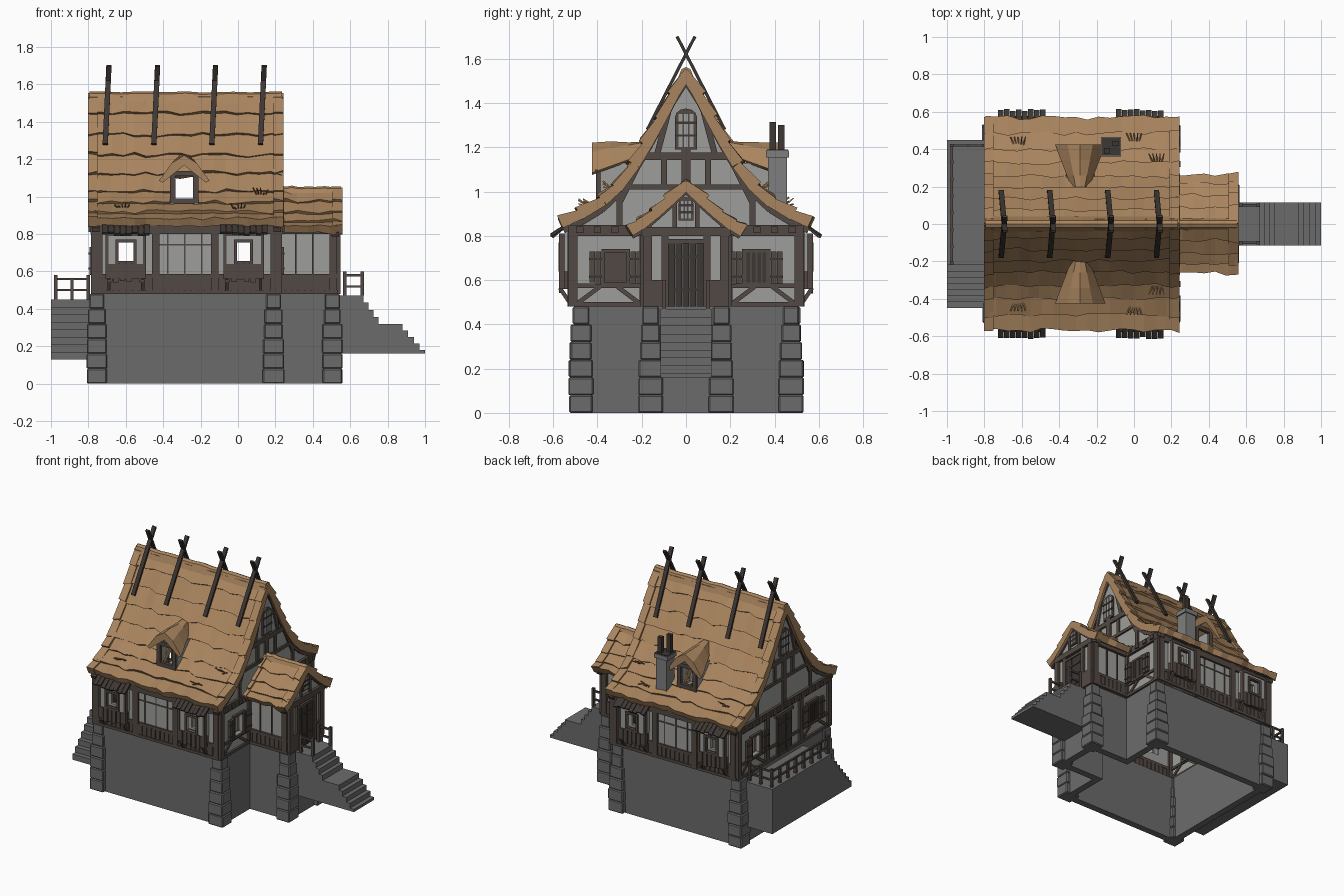
import bpy, bmesh, math, random
from mathutils import Vector, Matrix

if "Cube" in bpy.data.objects:
    bpy.data.objects.remove(bpy.data.objects["Cube"])
random.seed(4)
R = random.uniform
parts = {}
COL = {"thatch": (.395, .232, .112), "plaster": (.34, .345, .325), "timber": (.085, .066, .056),
       "dark_wood": (.046, .038, .033), "stone": (.148, .148, .148), "chimney_stone": (.21, .21, .21)}
S = (-1, 1)
def part(name):
    return parts.setdefault(name, bmesh.new())
def box(name, x0, x1, y0, y1, z0, z1):
    m = Matrix.Translation(((x0+x1)/2, (y0+y1)/2, (z0+z1)/2)) @ Matrix.Diagonal((abs(x1-x0), abs(y1-y0), abs(z1-z0), 1))
    bmesh.ops.create_cube(part(name), size=1, matrix=m)
def beam(name, a, b, w, d, side=(1, 0, 0)):  # w is the size along side, d across it
    a, b, side = Vector(a), Vector(b), Vector(side)
    k = (b-a).normalized()
    j = k.cross(side).normalized()
    m = Matrix((j.cross(k)*w, j*d, b-a)).transposed().to_4x4()
    bmesh.ops.create_cube(part(name), size=1, matrix=Matrix.Translation((a+b)/2) @ m)
def loft(name, rings):
    bm = part(name)
    vs = [[bm.verts.new(p) for p in r] for r in rings]
    n = len(vs[0])
    for r, q in zip(vs, vs[1:]):
        for i in range(n):
            bm.faces.new((r[i], r[(i+1) % n], q[(i+1) % n], q[i]))
    bm.faces.new(vs[0][::-1])
    bm.faces.new(vs[-1])
# slab and bar lie in a wall plane: ax is the wall normal, c its position, u runs along it
def slab(name, ax, c, t, u0, u1, v0, v1):
    box(name, *((c-t, c+t, u0, u1) if ax == 'x' else (u0, u1, c-t, c+t)), v0, v1)
def bar(name, x, p, q, w=.026, t=.03):
    beam(name, (x, *p), (x, *q), t, w)
def wall(name, ax, c, t, u0, u1, v0, v1, holes=()):
    for a, b, lo, hi in holes:
        slab(name, ax, c, t, u0, a, v0, v1)
        slab(name, ax, c, t, a, b, v0, lo)
        slab(name, ax, c, t, a, b, hi, v1)
        u0 = b
    slab(name, ax, c, t, u0, u1, v0, v1)
def frame(name, ax, c, t, a, b, lo, hi, w=.016):
    wall(name, ax, c, t, a-w, b+w, lo-w, hi+w, [(a, b, lo, hi)])
# Hollow stone base, open below
for s in S:
    box("stone_base", -.775, .22, s*.45, s*.5, 0, .48)
    box("stone_base", .22, .53, s*.13, s*.18, 0, .48)
    box("stone_base", .17, .22, s*.13, s*.45, 0, .48)
box("stone_base", -.775, -.725, -.45, .45, 0, .48)
box("stone_base", .48, .53, -.13, .13, 0, .48)
# Stacked corner buttresses
for cx, cy in ((-.755, .475), (.19, .475), (.505, .16)):
    for s in S:
        for i in range(6):
            h = .055-max(0, i-2)*.0055
            hx, hy = h+R(-.003, .004), h+R(-.003, .004)
            box("buttress_stones", cx-hx, cx+hx, s*cy-hy, s*cy+hy, i*.08, i*.08+.08)
# Front and back walls with timber frame
wins = [(-.64, -.56, .655, .755), (-.005, .065, .655, .755)]
for s in S:
    y = s*.51
    wall("long_walls", 'y', y, .01, -.765, .215, .48, .86, wins)
    wall("porch_side_walls", 'y', s*.175, .01, .2, .525, .48, .86)
    for Y, x0, x1, posts in ((y, -.77, .22, (-.745, -.44, -.125, .195)), (s*.18, .22, .535, (.51,))):
        for v0, v1, t in ((.48, .5, .025), (.565, .585, .02), (.5, .565, .013), (.8, .845, .025)):
            slab("timber_rails", 'y', Y, t, x0, x1, v0, v1)
        for p in posts:
            slab("timber_posts", 'y', Y, .026, p-.02, p+.02, .48, .85)
        for i in range(int((x1-x0)/.035)):
            slab("wainscot_planks", 'y', Y, .017+R(0, .004), x0+i*.035, x0+i*.035+.029, .49, .57)
    slab("wall_battens", 'y', y, .014, -.42, -.14, .738, .746)
    for x, Y in ((-.375, y), (-.285, y), (-.195, y), (.31, s*.18), (.4, s*.18)):
        slab("wall_battens", 'y', Y, .014, x-.004, x+.004, .58, .8)
    # Projecting window bays with slatted awnings
    for a, b, lo, hi in wins:
        m = (a+b)/2
        wall("bay_panels", 'y', s*.56, .008, m-.1, m+.1, .64, .81, [(a, b, lo, hi)])
        frame("bay_frames", 'y', s*.565, .012, a, b, lo, hi)
        slab("bay_frames", 'y', s*.56, .014, m-.105, m+.105, .79, .81)
        box("bay_planks", m-.1, m+.1, s*.51, s*.565, .56, .64)
        for k in S:
            box("bay_side_panels", m+k*.093, m+k*.103, s*.51, s*.56, .64, .81)
            slab("bay_frames", 'y', s*.56, .014, m+k*.1-.008, m+k*.1+.008, .56, .8)
            beam("bay_brackets", (m+k*.09, s*.52, .49), (m+k*.09, s*.57, .565), .018, .018)
        for i in range(6):
            slab("bay_planks", 'y', s*.567, .006, m-.1+i*.034, m-.072+i*.034, .56+R(-.02, 0), .64)
        for i in range(8):
            x = m-.112+i*.032
            beam("awning_slats", (x, s*.51, .87), (x, s*R(.6, .612), .8+R(-.006, .006)), .029, .012)
# Layered thatch over (y, z) profiles
MAIN = [(0, 1.55), (.06, 1.455), (.12, 1.34), (.18, 1.23), (.24, 1.13), (.31, 1.035), (.38, .97), (.47, .915), (.553, .877)]
PORCH = [(0, 1.045), (.07, .98), (.14, .917), (.2, .868), (.245, .84)]
def course(name, p, q, a, b, s, grow, th):
    d = (Vector(q)-Vector(p)).normalized()
    n = Vector((-d.y, d.x))
    rings, k = [], max(1, round((b-a)/.06))
    for i in range(k+1):
        low = Vector(q)+d*R(0, .026)
        pts = [Vector(p)+n*(grow-.004), low+n*(grow+R(.006, .02)), low-n*th, Vector(p)-n*th]
        rings.append([(a+(b-a)*i/k, s*u.x, u.y) for u in pts])
    loft(name, rings)
def thatch(name, prof, x0, x1, gap):
    for s in S:
        for p, q in zip(prof, prof[1:]):
            for a, b in ([(x0, gap[0]), (gap[1], x1)] if gap and .23 < p[0] < .32 else [(x0, x1)]):
                course(name, p, q, a, b, s, 0, .032)
            for a, b in ((x0-.008, x0+.045), (x1-.045, x1+.008)):
                course(name, p, q, a, b, s, .01, .036)
    z, roll = prof[0][1], ((-.04, -.05), (-.02, 0), (0, .01), (.02, 0), (.04, -.05), (0, -.04))
    xs = [x0+(x1-x0)*i/12 for i in range(13)]
    loft(name + "_ridge", [[(x, u, z+v+k) for u, v in roll] for x in xs for k in [R(-.004, .004)]])
thatch("main_thatch", MAIN, -.795, .235, (-.335, -.24))
thatch("porch_thatch", PORCH, .2, .55, None)
# Gable ends: plaster, timbers, windows
def gable(name, prof, x, drop, ymax, zb):
    top = [(y, z-drop) for y, z in prof if y < ymax]
    pts = [(-ymax, zb)] + [(-y, z) for y, z in top[:0:-1]] + top + [(ymax, zb)]
    loft(name, [[(X, y, z) for y, z in pts] for X in (x-.01, x+.01)])
    for (y, z), (v, w) in zip(prof, prof[1:]):
        for s in S:
            bar("gable_rafters", x, (s*y, z-drop+.008), (s*v, w-drop+.008), .026, .04)
def arched_window(x, z0, z1, w):
    zs = z1-w*.8
    arc = [(w*math.cos(a*math.pi/6), zs+(z1-zs)*math.sin(a*math.pi/6)) for a in range(7)]
    loft("gable_window_frames", [[(X, y, z) for y, z in [(-w, z0)]+arc[::-1]+[(w, z0)]] for X in (x-.022, x+.022)])
    for i in (-1, 0, 1):
        slab("gable_window_panes", 'x', x, .025, i*w*.5-w*.17, i*w*.5+w*.17, z0+w*.25, zs+w*.3)
    for k in (.4, .8):
        slab("gable_window_bars", 'x', x, .028, -w, w, z0+(zs-z0)*k, z0+(zs-z0)*k+.01)
for x, f in ((.21, 1), (-.76, -1)):
    holes = [(-.365, -.27, .59, .725), (.27, .365, .59, .725)]
    wall("end_walls", 'x', x, .01, -.51, .51, .48, .83, holes)
    gable("gable_panels", MAIN, x, .062, .51, .81)
    for v0, v1, t in ((.48, .5, .024), (.565, .585, .02), (.8, .85, .028)):
        slab("end_rails", 'x', x, t, -.53, .53, v0, v1)
    arched_window(x, 1.19, 1.375, .05)
    for p, q, w in (((-.2, 1.16), (.2, 1.16), .035), ((-.29, 1.02), (.29, 1.02), .022), ((0, .85), (0, 1.19), .04)):
        bar("gable_timbers", x, p, q, w, .045)
    for i in range(-6, 7):
        slab("joist_ends", 'x', x+f*.02, .018, i*.08-.016, i*.08+.016, .812, .842)
    for s, (a, b, lo, hi) in zip(S, holes):
        for p, q in (((.3, .85), (.3, 1.03)), ((.1, 1.02), (.1, 1.16)), ((.08, 1.36), (.13, 1.17)), ((.3, .95), (.2, 1.15))):
            bar("gable_timbers", x, (s*p[0], p[1]), (s*q[0], q[1]), .027, .04)
        for y in (.51, .19):
            slab("end_posts", 'x', x, .026, s*y-.02, s*y+.02, .48, .84)
        for p, q in ((.21, .31), (.49, .39)):
            bar("end_braces", x, (s*p, .495), (s*q, .57), .02, .036)
        frame("end_window_frames", 'x', x, .026, a, b, lo, hi)
        if f*s > 0:
            slab("closed_shutter", 'x', x, .02, a, b, lo, hi)
            for i in range(4):
                slab("shutter_slats", 'x', x+f*.012, .012, a+.004+i*.024, a+.02+i*.024, lo, hi)
        for k in (a-.045, b+.045):
            for j in (-.014, .014):
                slab("shutters", 'x', x+f*.026, .009, k-.012+j, k+.012+j, .585+R(-.006, .004), .73)
            for z in (.61, .69):
                slab("shutter_hinges", 'x', x+f*.03, .009, k-.028, k+.028, z, z+.01)
# Porch front and doors
wall("porch_front_wall", 'x', .52, .01, -.18, .18, .48, .85)
gable("porch_gable_panel", PORCH, .52, .05, .21, .81)
arched_window(.52, .87, .975, .033)
slab("porch_beam", 'x', .525, .025, -.2, .2, .8, .84)
for s in S:
    for y, w, z in ((.175, .02, .84), (.095, .015, .8), (.13, .045, .6)):
        slab("porch_posts", 'x', .525, .023, s*y-w, s*y+w, .48, z)
    bar("porch_posts", .52, (s*.05, .84), (s*.05, .96), .02, .04)
for x, t in ((.525, .016), (-.765, .018)):
    for i in range(5):
        slab("door_planks", 'x', x, t+R(-.002, .002), -.08+i*.032, -.05+i*.032, .48, .765)
    for z in (.55, .7):
        slab("door_straps", 'x', x, t+.004, -.07, .07, z, z+.012)
    slab("porch_beam", 'x', x, .022, -.1, .1, .765, .785)
# Dormers, open right through
cx = -.2875
for s in S:
    frame("dormer_fronts", 'y', s*.395, .012, cx-.0475, cx+.0475, .99, 1.11, .028)
    for k in S:
        loft("dormer_cheek_panels", [[(cx+k*u, s*.4, .94), (cx+k*u, s*.4, 1.13), (cx+k*u, s*.23, 1.13)] for u in (.055, .075)])
        beam("dormer_fronts", (cx+k*.12, s*.41, 1.09), (cx, s*.41, 1.185), .018, .018, (0, 1, 0))
    rings = []
    for t in (0, .33, .66, 1):
        w, e, r = .135-.095*t, 1.085+.09*t, 1.215+R(-.004, .004)
        rings.append([(cx+w*u, s*(.425-.25*t), z) for u, z in ((-1, e), (-.5, (e+r)/2+.03), (0, r+.008), (.5, (e+r)/2+.03),
                                                                (1, e), (.85, e-.01), (0, r-.045), (-.85, e-.01))])
    loft("dormer_thatch", rings)
    # Crossed ridge poles and loose straw
    for x in (-.7, -.44, -.13, .13):
        beam("ridge_poles", (x+.01, s*.04, 1.70), (x-.01, -s*.175, 1.28), .028, .014)
    for x, y, z in ((-.64, .42, .95), (-.02, .44, .94), (.1, .33, 1.02)):
        for i in range(5):
            beam("straw_tufts", (x+i*.012, s*y, z-.01), (x+i*.02-.02, s*(y+.045), z+R(0, .03)), .006, .006)
# Chimney
box("chimney_stack", -.167, -.08, .37, .457, .88, 1.17)
box("chimney_stack", -.177, -.07, .362, .465, 1.155, 1.185)
box("chimney_pots", -.172, -.075, .367, .46, 1.18, 1.19)
for x, y, z in ((-.145, .392, 1.315), (-.1, .43, 1.3)):
    box("chimney_pots", x-.016, x+.016, y-.014, y+.014, 1.18, z)
# Front stair in two flights
pts = [(.52, .16), (.52, .47)]
for xa, za, dx, dz in ((.67, .47, .0275, .0375), (.88, .32, .03, .035)):
    for i in range(4):
        pts += [(xa+i*dx, za-i*dz), (xa+i*dx, za-(i+1)*dz)]
pts += [(1, .18), (1, .16)]
loft("front_stair", [[(x, y, z) for x, z in pts] for y in (-.115, .115)])
# Side terrace with steps down to the front
box("side_terrace", -1, -.76, -.22, .45, .13, .45)
for i in range(7):
    box("side_steps", -1, -.76, -.22-(i+1)*.0328, -.22-i*.0328, .13, .45-(i+1)*.04)
# Railings
def railing(a, b, z, n):
    for i in range(n):
        p = Vector(a).lerp(Vector(b), i/(n-1))
        box("railing_posts", p.x-.009, p.x+.009, p.y-.009, p.y+.009, z, z+(.11 if 0 < i < n-1 else .13))
    for h in (.05, .11):
        beam("railing_rails", (*a, z+h), (*b, z+h), .012, .012, (0, 0, 1))
for s in S:
    railing((.57, s*.1), (.665, s*.1), .47, 2)
railing((-.975, -.21), (-.975, .42), .45, 8)
railing((-.975, .42), (-.8, .42), .45, 3)
# Turn every part into an object with its flat colour, chosen by part name
RULES = [("thatch", "thatch straw"), ("chimney_stone", "stack"), ("stone", "stone stair terrace steps"),
         ("plaster", "wall_ walls front_wall panel panes"), ("dark_wood", "poles awning pots hinges straps bars slats door")]
for n, bm in parts.items():
    col = next((c for c, keys in RULES if n != "wall_battens" and any(k in n for k in keys.split())), "timber")
    mat = bpy.data.materials.get(col) or bpy.data.materials.new(col)
    mat.diffuse_color = (*COL[col], 1)
    mat.use_nodes = True
    mat.node_tree.nodes["Principled BSDF"].inputs["Base Color"].default_value = mat.diffuse_color
    bmesh.ops.recalc_face_normals(bm, faces=bm.faces)
    me = bpy.data.meshes.new(n)
    bm.to_mesh(me)
    me.materials.append(mat)
    ob = bpy.data.objects.new(n, me)
    bpy.context.collection.objects.link(ob)
    if n == "buttress_stones":
        ob.modifiers.new("worn_edges", 'BEVEL').width = .006
